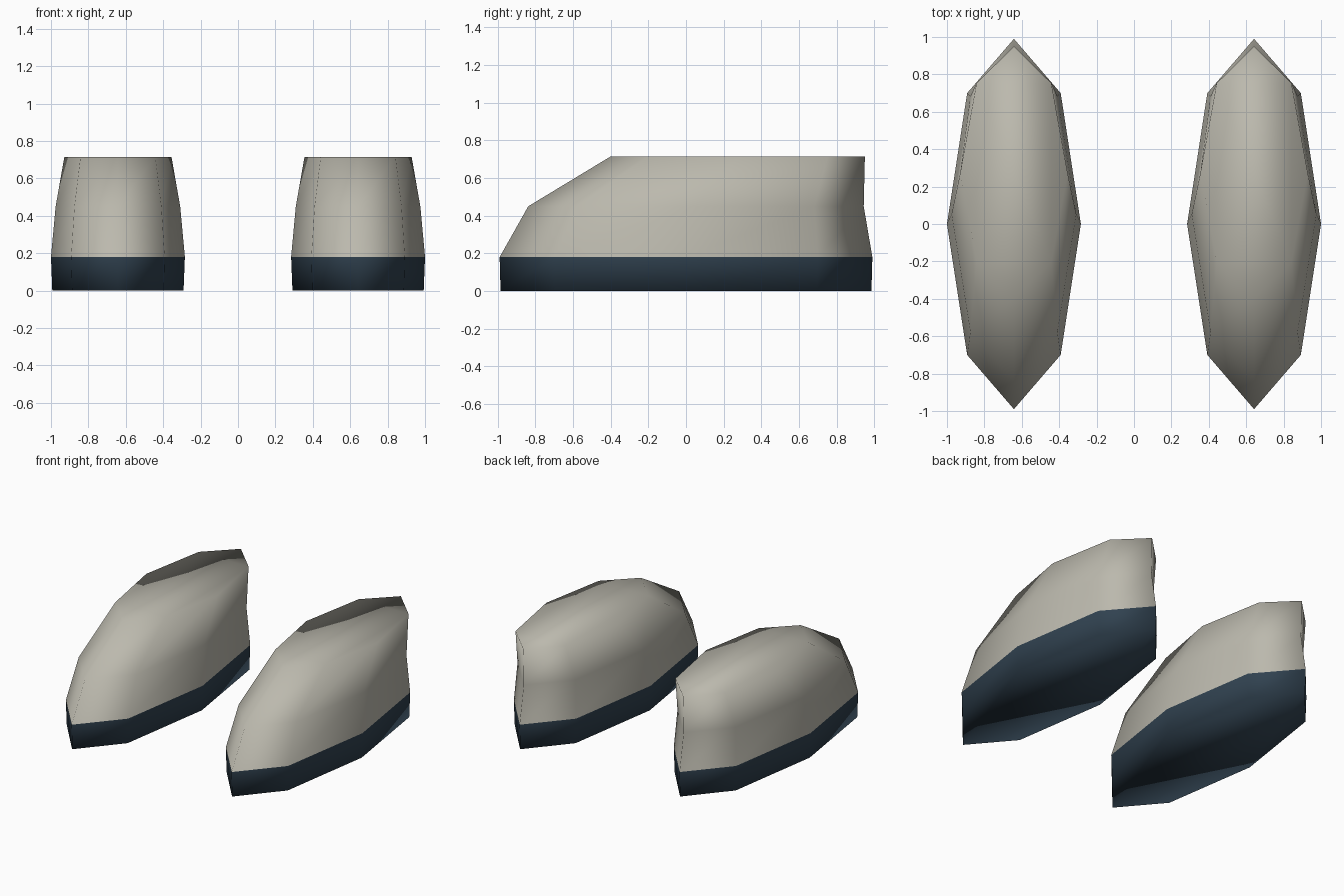
import bpy
import bmesh

cube = bpy.data.objects.get("Cube")
if cube:
    bpy.data.objects.remove(cube, do_unlink=True)

SPACING = 0.642    # half the distance between the pair
SEAM = 0.18        # height where upper meets sole
WALL = 0.04        # shell thickness

# Pointed eight-sided plan of one shoe, counter-clockwise from the toe
OUTLINE = [(0, -0.99), (0.25, -0.7), (0.358, 0), (0.25, 0.7),
           (0, 0.99), (-0.25, 0.7), (-0.358, 0), (-0.25, -0.7)]


def make_material(name, colour):
    mat = bpy.data.materials.new(name)
    mat.use_nodes = True
    mat.diffuse_color = (*colour, 1)
    bsdf = mat.node_tree.nodes["Principled BSDF"]
    bsdf.inputs["Base Color"].default_value = (*colour, 1)
    bsdf.inputs["Roughness"].default_value = 0.8
    mat.use_backface_culling = True
    return mat


def make_shell(name, rings, cap_top, mat):
    """Loft scaled outlines (z, x scale, y scale, y shift) and close one end."""
    bm = bmesh.new()
    loops = [[bm.verts.new((x * sx, y * sy + dy, z)) for x, y in OUTLINE]
             for z, sx, sy, dy in rings]
    count = len(OUTLINE)
    for low, high in zip(loops, loops[1:]):
        for i in range(count):
            j = (i + 1) % count
            bm.faces.new((low[i], low[j], high[j], high[i]))
    bm.faces.new(loops[-1] if cap_top else loops[0][::-1])
    mesh = bpy.data.meshes.new(name)
    bm.to_mesh(mesh)
    bm.free()
    mesh.materials.append(mat)
    obj = bpy.data.objects.new(name, mesh)
    bpy.context.collection.objects.link(obj)

    # Give the shell thickness, with its faces turned toward the cavity
    solid = obj.modifiers.new("wall", 'SOLIDIFY')
    solid.thickness = WALL
    solid.offset = -1
    solid.use_even_offset = True
    solid.use_flip_normals = True
    bpy.ops.object.select_all(action='DESELECT')
    obj.select_set(True)
    bpy.context.view_layer.objects.active = obj
    bpy.ops.object.modifier_apply(modifier=solid.name)

    # Smooth everywhere except the narrow rim at the seam
    for poly in obj.data.polygons:
        on_rim = abs(poly.center.z - SEAM) < 0.06 and abs(poly.normal.z) > 0.5
        poly.use_smooth = not on_rim
    return obj


upper_grey = make_material("warm_grey", (0.50, 0.485, 0.42))
sole_blue = make_material("dark_blue", (0.030, 0.054, 0.080))

# Sole tray and tapering upper with a sloped toe
sole = make_shell("left_sole",
                  [(0, 0.98, 0.995, 0), (SEAM, 1, 1, 0)],
                  False, sole_blue)
upper = make_shell("left_upper",
                   [(SEAM, 1, 1, 0), (0.45, 0.93, 0.9, 0.053),
                    (0.715, 0.8, 0.682, 0.275)],
                   True, upper_grey)

# Matching second shoe
for part in (sole, upper):
    twin = part.copy()
    twin.name = part.name.replace("left", "right")
    bpy.context.collection.objects.link(twin)
    part.location.x = SPACING
    twin.location.x = -SPACING
